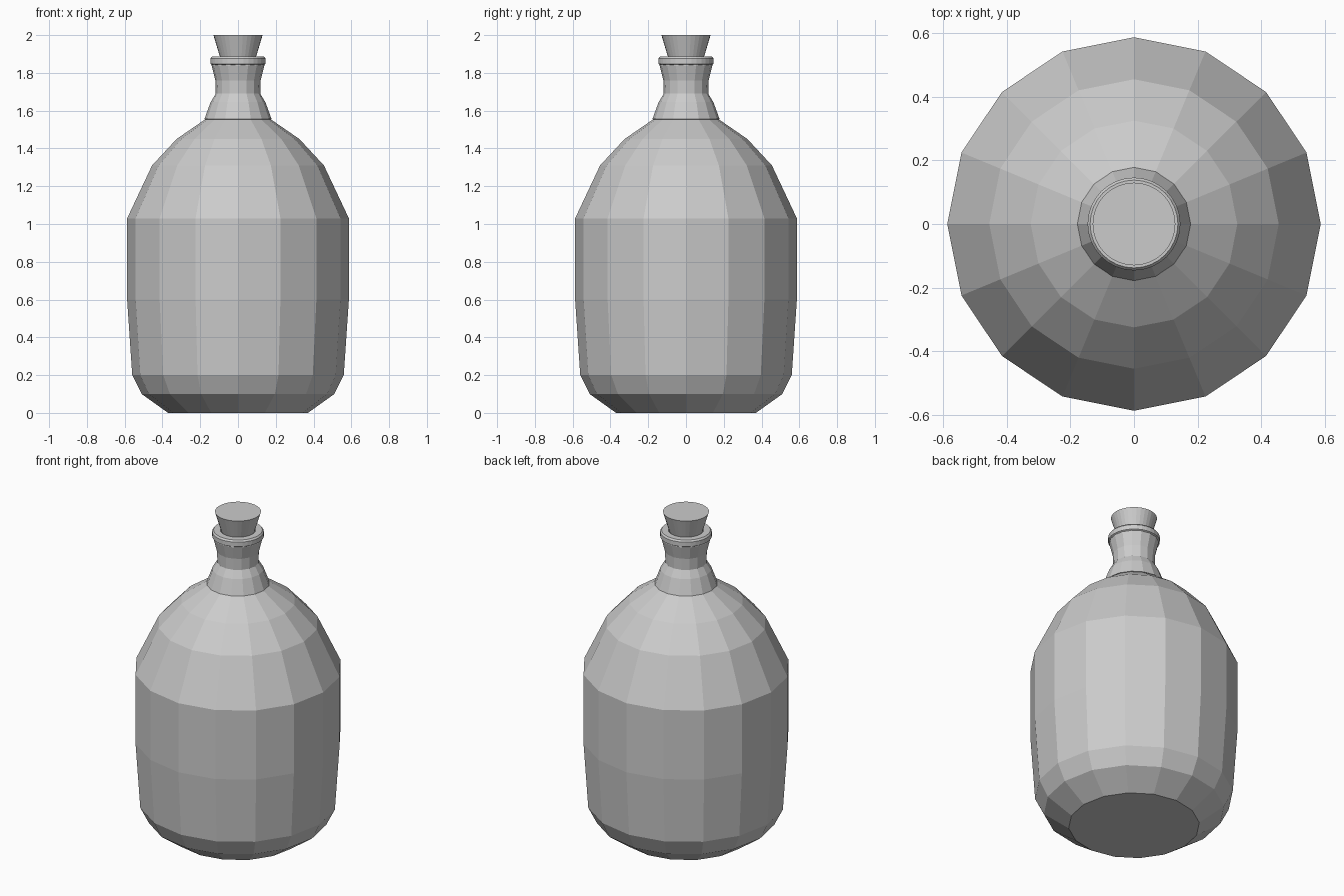
import bpy
import bmesh
from math import cos, sin, tau

cube = bpy.data.objects.get("Cube")
if cube:
    bpy.data.objects.remove(cube, do_unlink=True)

SIDES = 16

grey = bpy.data.materials.new("plain_grey")
grey.use_nodes = True
color = (0.6, 0.6, 0.6, 1)
grey.diffuse_color = color
grey.node_tree.nodes["Principled BSDF"].inputs["Base Color"].default_value = color


def lathe(name, profile, sides=SIDES, cap_bottom=True, cap_top=True):
    """Revolve (radius, height) points around z into a faceted part."""
    bm = bmesh.new()
    rings = [[bm.verts.new((r * cos(tau * i / sides), r * sin(tau * i / sides), z))
              for i in range(sides)] for r, z in profile]
    for low, high in zip(rings, rings[1:]):
        for i in range(sides):
            j = (i + 1) % sides
            bm.faces.new((low[i], low[j], high[j], high[i]))
    if cap_bottom:
        bm.faces.new(rings[0][::-1])
    if cap_top:
        bm.faces.new(rings[-1])
    mesh = bpy.data.meshes.new(name)
    bm.to_mesh(mesh)
    bm.free()
    mesh.materials.append(grey)
    obj = bpy.data.objects.new(name, mesh)
    bpy.context.collection.objects.link(obj)
    return obj


# Rounded body with a tapered foot and sloping shoulders
lathe("bottle_body", [(0.37, 0), (0.51, 0.10), (0.56, 0.20), (0.587, 0.60),
                      (0.587, 1.03), (0.455, 1.31), (0.325, 1.45), (0.165, 1.56)])

# Waisted neck, slightly wider than the shoulder opening
lathe("bottle_neck", [(0.165, 1.553), (0.178, 1.555), (0.145, 1.645), (0.118, 1.69),
                      (0.12, 1.76), (0.14, 1.84), (0.138, 1.85)])

# Rolled lip around the mouth
lathe("bottle_lip", [(0.138, 1.843), (0.146, 1.848), (0.146, 1.876), (0.138, 1.886),
                     (0.10, 1.886), (0.088, 1.87)], sides=2 * SIDES)

# Tapered stopper
lathe("stopper", [(0.085, 1.85), (0.13, 2.0)], sides=2 * SIDES)
